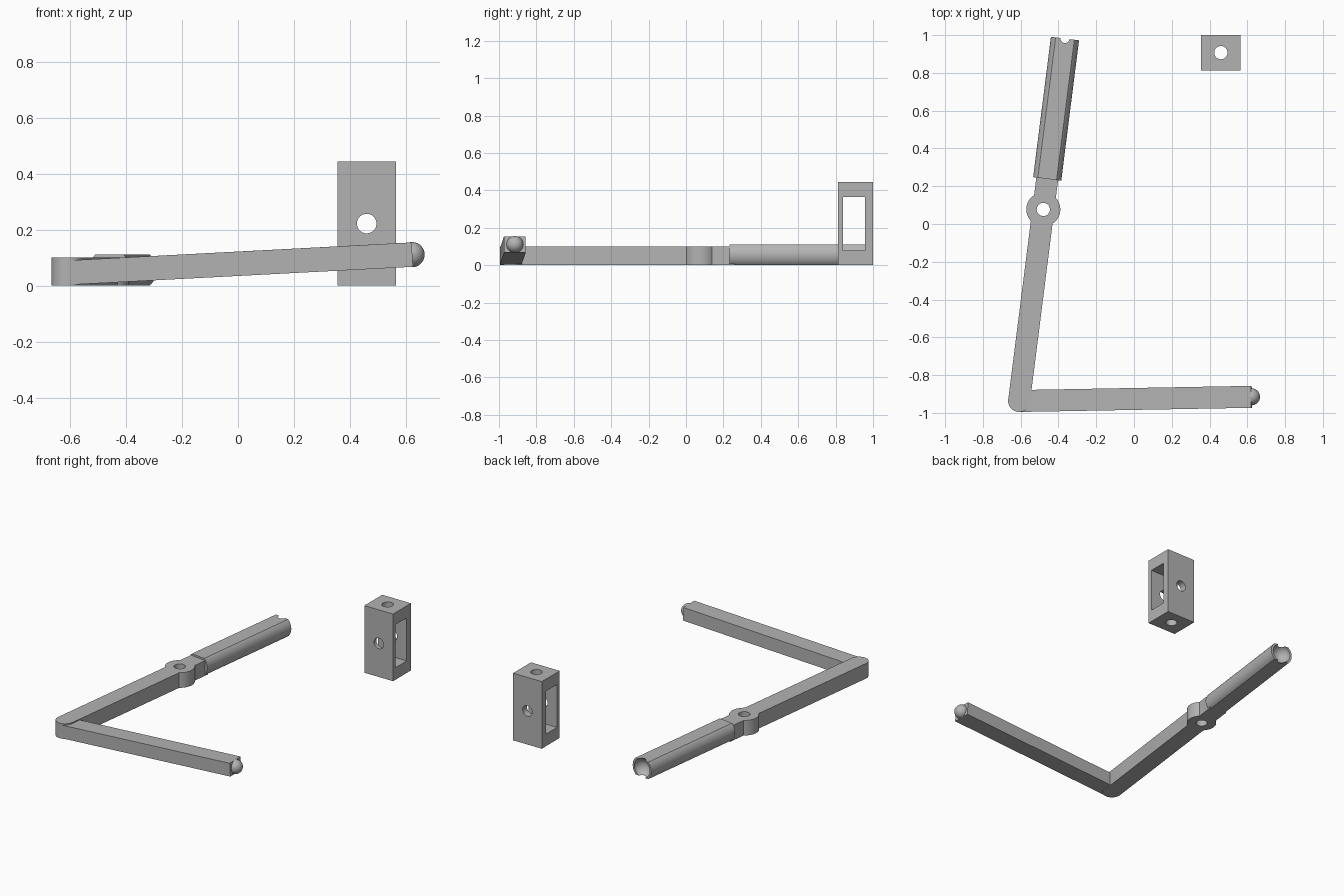
import bpy, bmesh
from math import sin, cos, pi, asin, atan2
from mathutils import Vector, Matrix

cube = bpy.data.objects.get("Cube")
if cube:
    bpy.data.objects.remove(cube, do_unlink=True)

grey = bpy.data.materials.new("mid grey")
grey.use_nodes = True
COLOUR = (0.45, 0.45, 0.45, 1)
grey.diffuse_color = COLOUR
grey.node_tree.nodes["Principled BSDF"].inputs["Base Color"].default_value = COLOUR


def finish(bm, name, matrix=Matrix()):
    bmesh.ops.recalc_face_normals(bm, faces=bm.faces)
    mesh = bpy.data.meshes.new(name)
    bm.to_mesh(mesh)
    bm.free()
    mesh.materials.append(grey)
    obj = bpy.data.objects.new(name, mesh)
    bpy.context.collection.objects.link(obj)
    obj.matrix_world = matrix
    return obj


def prism(name, outline, depth, matrix=Matrix()):
    """Extrude a closed xy outline upwards."""
    bm = bmesh.new()
    face = bm.faces.new([bm.verts.new((x, y, 0)) for x, y in outline])
    new = bmesh.ops.extrude_face_region(bm, geom=[face])["geom"]
    verts = [v for v in new if isinstance(v, bmesh.types.BMVert)]
    bmesh.ops.translate(bm, verts=verts, vec=(0, 0, depth))
    return finish(bm, name, matrix)


def box(name, size, matrix):
    bm = bmesh.new()
    bmesh.ops.create_cube(bm, size=1)
    bmesh.ops.scale(bm, verts=bm.verts, vec=size)
    return finish(bm, name, matrix)


def cylinder(name, radius, depth, matrix):
    bm = bmesh.new()
    bmesh.ops.create_cone(bm, cap_ends=True, segments=48, radius1=radius,
                          radius2=radius, depth=depth)
    return finish(bm, name, matrix)


def sphere(name, radius, matrix):
    bm = bmesh.new()
    bmesh.ops.create_uvsphere(bm, u_segments=48, v_segments=24, radius=radius)
    return finish(bm, name, matrix)


def cut(target, cutter):
    cutter.hide_render = True
    mod = target.modifiers.new("cut", "BOOLEAN")
    mod.operation = "DIFFERENCE"
    mod.solver = "EXACT"
    mod.object = cutter
    bpy.context.view_layer.objects.active = target
    bpy.ops.object.modifier_apply(modifier=mod.name)
    bpy.data.objects.remove(cutter, do_unlink=True)


def smooth(obj):
    bpy.ops.object.select_all(action="DESELECT")
    obj.select_set(True)
    bpy.context.view_layer.objects.active = obj
    bpy.ops.object.shade_smooth_by_angle(angle=0.6)


def arc(radius, start, end, steps, cy=0):
    angles = [start + (end - start) * i / steps for i in range(steps + 1)]
    return [(radius * cos(a), cy + radius * sin(a)) for a in angles]


move = Matrix.Translation
HALF, HUB, PIN = 0.058, 0.09, 0.035

# Long arm: rounded elbow end, pivot hub and neck in one outline
arm_frame = move((-0.48, 0.077, 0)) @ Matrix.Rotation(-0.126, 4, "Z")
a = asin(HALF / HUB)
outline = arc(HALF, pi, 2 * pi, 20, -1.022)
outline += arc(HUB, a - pi / 2, pi / 2 - a, 20)
outline += [(HALF, 0.19), (-HALF, 0.19)]
outline += arc(HUB, pi / 2 + a, 3 * pi / 2 - a, 20)
long_arm = prism("long_arm", outline, 0.1, arm_frame)
cut(long_arm, cylinder("pivot_cutter", PIN, 0.4, arm_frame))
smooth(long_arm)

# Socket sleeve: round bar with flat top and bottom, hollowed at the end
R, FLAT, START, END = 0.075, 0.056, 0.163, 0.912
b = asin(FLAT / R)
profile = arc(R, -b, b, 20) + arc(R, pi - b, pi + b, 20)
sleeve_frame = arm_frame @ move((0, END, FLAT)) @ Matrix.Rotation(pi / 2, 4, "X")
sleeve = prism("socket_sleeve", profile, END - START, sleeve_frame)
cut(sleeve, sphere("socket_cutter", 0.061, sleeve_frame))
smooth(sleeve)

# Short arm: square bar rising gently to a ball tip
base, tip = Vector((-0.6, -0.937, 0.047)), Vector((0.622, -0.915, 0.111))
d = tip - base
short_frame = (move((base + tip) / 2) @ Matrix.Rotation(atan2(d.y, d.x), 4, "Z")
               @ Matrix.Rotation(-atan2(d.z, d.x), 4, "Y"))
box("short_arm", (d.length, 2 * HALF, 0.087), short_frame)
smooth(sphere("ball_tip", 0.045, move(tip)))

# Separate bracket: block with a side window and crossing pin holes
centre = move((0.46, 0.907, 0.222))
bracket = box("bracket", (0.21, 0.187, 0.444), centre)
cut(bracket, box("window_cutter", (0.4, 0.116, 0.284), move((0.46, 0.898, 0.222))))
cut(bracket, cylinder("upright_cutter", PIN, 0.8, centre))
cut(bracket, cylinder("cross_cutter", PIN, 0.8, centre @ Matrix.Rotation(pi / 2, 4, "X")))
smooth(bracket)
